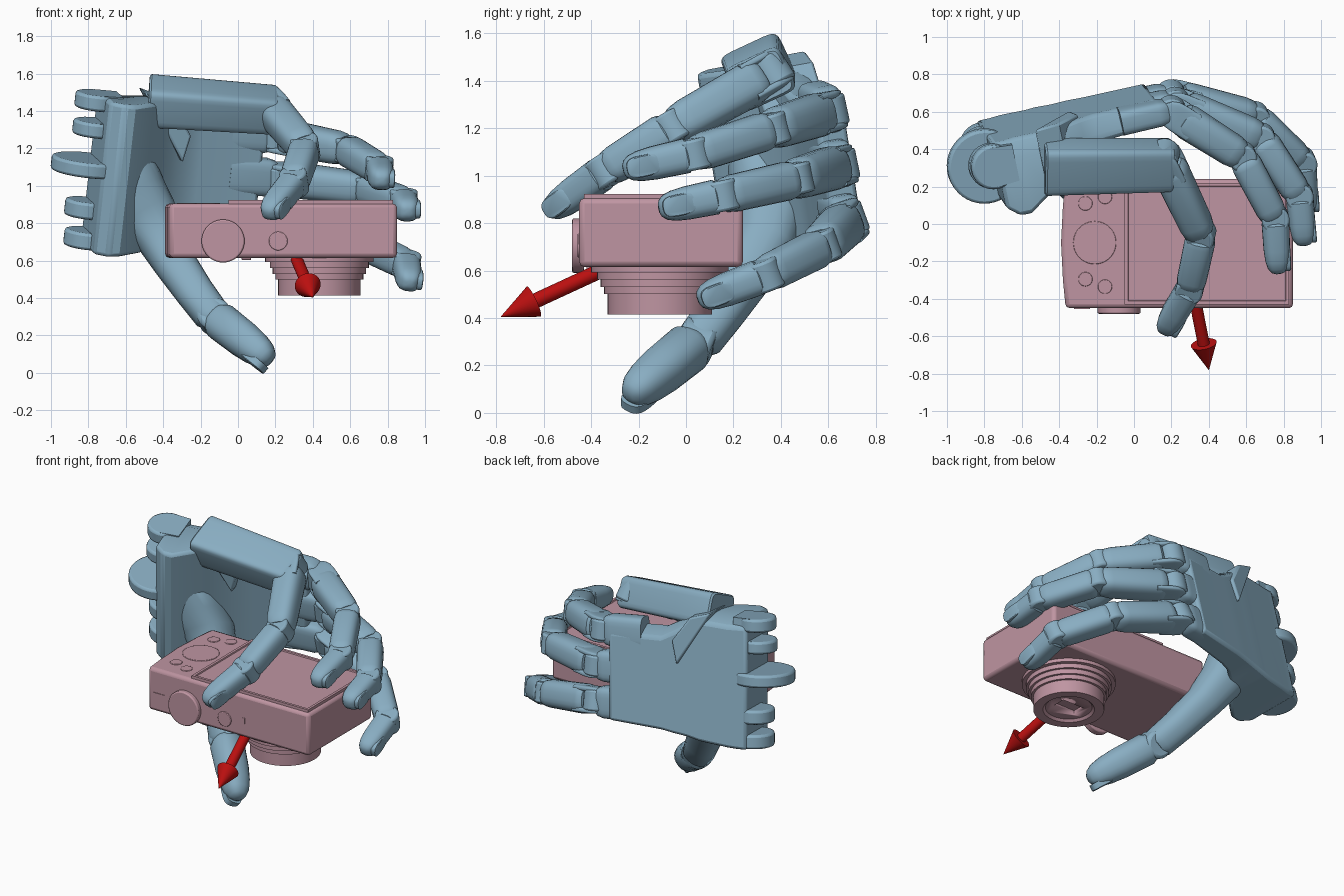
import bpy, bmesh
from math import cos, sin, pi
from mathutils import Vector as V, Matrix

if "Cube" in bpy.data.objects:
    bpy.data.objects.remove(bpy.data.objects["Cube"])


def material(name, rgb):
    m = bpy.data.materials.new(name)
    m.diffuse_color = (*rgb, 1)
    m.use_nodes = True
    m.node_tree.nodes["Principled BSDF"].inputs["Base Color"].default_value = m.diffuse_color
    return m


BLUE = material("hand_blue", (.25, .42, .54))
PINK = material("camera_pink", (.52, .30, .36))
RED = material("arrow_red", (.5, .005, .005))


def make(name, bm, mat, bevel=0, segs=2):
    bmesh.ops.recalc_face_normals(bm, faces=bm.faces)
    me = bpy.data.meshes.new(name)
    bm.to_mesh(me)
    bm.free()
    me.materials.append(mat)
    ob = bpy.data.objects.new(name, me)
    bpy.context.collection.objects.link(ob)
    if bevel:
        b = ob.modifiers.new("bevel", "BEVEL")
        b.width, b.segments = bevel, segs
        b.limit_method, b.angle_limit = "ANGLE", .7
    return ob


def loft(name, rings, mat, bevel=0):
    bm = bmesh.new()
    vs = [[bm.verts.new(p) for p in r] for r in rings]
    n = len(rings[0])
    for a, b in zip(vs, vs[1:]):
        for i in range(n):
            j = (i + 1) % n
            bm.faces.new((a[i], a[j], b[j], b[i]))
    bm.faces.new(vs[0])
    bm.faces.new(vs[-1])
    return make(name, bm, mat, bevel)


def oval(c, side, dors, ra, rb, p=3, n=24):
    f = lambda t: (1 if t > 0 else -1) * abs(t) ** (2 / p)
    return [c + side * ra * f(cos(2 * pi * (i + .5) / n)) + dors * rb * f(sin(2 * pi * (i + .5) / n))
            for i in range(n)]


def cyl(name, c, axis, r, depth, mat, r2=None, bevel=0):
    bm = bmesh.new()
    rot = V(axis).to_track_quat("Z", "Y").to_matrix().to_4x4()
    bmesh.ops.create_cone(bm, cap_ends=True, segments=40, radius1=r, radius2=r if r2 is None else r2,
                          depth=depth, matrix=Matrix.Translation(c) @ rot)
    return make(name, bm, mat, bevel)


def box(name, lo, hi, mat, bevel=0):
    lo, hi = V(lo), V(hi)
    bm = bmesh.new()
    bmesh.ops.create_cube(bm, size=1, matrix=Matrix.Translation((lo + hi) / 2) @ Matrix.Diagonal((*(hi - lo), 1)))
    return make(name, bm, mat, bevel)


BONE = [(0, .76), (.04, .93), (.12, 1), (.85, 1), (.96, .93), (1, .8)]
TIP = [(0, .8), (.06, .98), (.55, 1), (.76, .94), (.89, .8), (.97, .55), (1, .25)]


def frame(a, b, dors):
    ax = (b - a).normalized()
    d = (dors - ax * dors.dot(ax)).normalized()
    return ax, d, ax.cross(d)


def segment(name, a, b, dors, r0, r1, prof=BONE, p=3, flat=1):
    ax, d, s = frame(a, b, dors)
    return loft(name, [oval(a.lerp(b, t), s, d, (r0 + (r1 - r0) * t) * k, (r0 + (r1 - r0) * t) * k * flat, p)
                       for t, k in prof], BLUE)


def nail(name, a, b, dors, r, back=1.25, lift=.9):
    ax, d, s = frame(a, b, dors)
    # flat rounded plate lying on the back of the fingertip
    c = b - ax * r * back + d * r * lift
    loft(name, [oval(c + d * r * h, s, ax, r * .68 * k, r * 1.05 * k, 3)
                for h, k in ((-.35, 1), (.08, 1), (.14, .9))], BLUE)


# Palm frame: D wrist to knuckles, U across, N out of the back of the hand
O = V((-.8, .31, 1.11))
D = V((.974, .216, -.075)).normalized()
U = V((.108, -.157, .976))
U = (U - D * U.dot(D)).normalized()
N = U.cross(D)
P = lambda d, n, u: O + D * d + N * n + U * u

# Palm: thick at the wrist, thin at the knuckles, upper back edge chamfered
sections = [(.04, -.18, .17, -.45, .38), (.11, -.24, .17, -.45, .38), (.17, -.24, .175, -.445, .38),
            (.30, -.15, .175, -.43, .39), (.36, -.09, .18, -.42, .39), (.44, -.03, .18, -.40, .36),
            (.53, .02, .185, -.385, .31), (.61, .035, .185, -.37, .27), (.96, .06, .19, -.34, .27)]
loft("palm", [[P(d, n0, u0), P(d, n1, u0), P(d, n1, u1 - .05), P(d, n1 - .1, u1), P(d, n0, u1)]
              for d, n0, n1, u0, u1 in sections], BLUE, .02)

# Wrist lugs: central disc and four smaller ears
for d0, n0, u, r, h in ((0, 0, 0, .2, .08), (.02, .05, .345, .12, .085), (.02, .03, .2, .12, .08),
                        (.03, .05, -.24, .12, .09), (.05, .03, -.40, .13, .09)):
    cyl("wrist_lug", P(d0, n0, u), U, r, h, BLUE, bevel=.015)
    loft("wrist_lug_arm", [[P(d, n0 + k * r * .9, u + v * h / 2) for k, v in ((-1, -1), (1, -1), (1, 1), (-1, 1))]
                           for d, r in ((d0, r), (.14, .11))], BLUE)

# Folding outer metacarpal and the slanted link to the palm
segment("outer_metacarpal", V((-.48, .305, 1.455)), V((.21, .315, 1.405)), V((0, -.42, .9)), .135, .125,
        [(0, .93), (.015, 1), (.97, 1), (1, .9)], 7, .82)
loft("metacarpal_link", [[P(d, n, u) for d, u in ((.27, .41), (.50, .06), (.53, .21), (.41, .37))]
                         for n in (-.06, .205)], BLUE, .012)

# Fingers: knuckle, middle joint, end joint, tip
fingers = {
    "outer": ((.16, .36, 1.435), (.36, -.06, 1.20), (.30, -.34, 1.02), (.155, -.58, .845)),
    "ring": ((.20, .60, 1.27), (.58, .36, 1.195), (.755, .03, 1.09), (.77, -.265, 1.025)),
    "middle": ((.22, .645, 1.04), (.68, .46, .985), (.885, .15, .915), (.91, -.115, .86)),
    "index": ((.20, .68, .81), (.65, .57, .70), (.90, .33, .58), (.92, .05, .475)),
}
for name, pts in fingers.items():
    q = [V(p) for p in pts]
    dors = (q[1] - q[0]).normalized() - (q[3] - q[2]).normalized()
    for i, (part, r0, r1) in enumerate((("proximal", .095, .087), ("middle", .083, .079), ("distal", .076, .066))):
        a, b = q[i], q[i + 1]
        ax, d, s = frame(a, b, dors)
        start = a + ax * (.06 if i == 0 else .012)
        end = b if i == 2 else b - ax * .012
        segment(f"{name}_{part}", start, end, dors, r0, r1, TIP if i == 2 else BONE, 2.8)
        cyl(f"{name}_joint", a, s, .08 if i == 0 else .074, .13, BLUE, bevel=.012)
        if i == 0:
            # fork cheeks around the knuckle
            for k in (-1, 1):
                c = s * .068 * k
                segment(f"{name}_fork", a - ax * .06 + c, a + ax * .14 + c, s, .08, .08,
                        [(0, .4), (.12, .75), (.3, .95), (.5, 1), (1, 1)], 4, .22)
    nail(f"{name}_nail", q[2], q[3], dors, .068)
    if name != "outer":
        segment(f"{name}_palm_tab", q[0] - D * .28 + N * .01, q[0] + N * .01, N, .105, .1,
                [(0, 1), (.75, 1), (.9, .9), (1, .65)], 4, .68)

# Thumb: blended base, shaft and tip
down = V((-.3, -.35, -1))
path = [((-.58, .31, 1.16), .08), ((-.57, .31, 1.06), .15), ((-.53, .33, .93), .165), ((-.47, .35, .83), .155),
        ((-.41, .33, .72), .132), ((-.34, .26, .59), .113), ((-.23, .15, .43), .103), ((-.14, .06, .31), .098),
        ((-.12, .04, .29), .08)]
ax, d, s = frame(V(path[2][0]), V(path[-1][0]), down)
loft("thumb_shaft", [oval(V(c), s, d, r, r, 2.4) for c, r in path], BLUE)
ta, tb = V((-.125, .045, .30)), V((.17, -.24, .07))
cyl("thumb_joint", ta, s, .09, .15, BLUE, bevel=.02)
segment("thumb_tip", ta + (tb - ta) * .05, tb, down, .106, .092,
        [(0, .8), (.08, .98), (.5, 1), (.72, .94), (.87, .8), (.96, .56), (1, .25)], 2.3)
nail("thumb_nail", ta, tb, down, .088, .95, .78)

# Camera body with a gently bowed grip side
bow = [(-.365, -.45), (-.38, -.3), (-.39, -.1), (-.38, .1), (-.365, .24)]
outline = bow[::-1] + [(.85, -.45), (.85, .24)]
loft("camera_body", [[V((x, y, z)) for x, y in outline] for z in (.615, .905)], PINK, .022)

# Screen panel with a stepped rim
bm = bmesh.new()
bmesh.ops.create_cube(bm, size=1, matrix=Matrix.Translation((.39, -.105, .903)) @ Matrix.Diagonal((.88, .65, .04, 1)))
top = max(bm.faces, key=lambda f: f.calc_center_median().z)
bmesh.ops.inset_region(bm, faces=[top], thickness=.025)
bmesh.ops.inset_region(bm, faces=[top], thickness=.004, depth=-.008)
make("camera_screen", bm, PINK)

# Controls on the back (up) and the top plate (front)
for x, y, r in ((-.21, -.1, .115), (-.26, .11, .038), (-.155, .145, .038), (-.26, -.295, .038), (-.155, -.335, .038)):
    cyl("back_button", (x, y, .902), (0, 0, 1), r, .015, PINK, bevel=.003)
cyl("mode_dial", (-.08, -.455, .705), (0, 1, 0), .115, .05, PINK, bevel=.008)
cyl("shutter_button", (.215, -.45, .705), (0, 1, 0), .05, .015, PINK, bevel=.004)
box("power_switch", (-.32, -.454, .715), (-.235, -.44, .745), PINK)
box("indicator", (.35, -.453, .71), (.367, -.44, .75), PINK)
box("grip_foot", (.02, -.42, .603), (.07, -.3, .62), PINK, .004)

# Stepped lens barrel
LX, LY = .435, -.11
prof = [(.29, .63), (.29, .592), (.265, .592), (.265, .562), (.25, .562), (.25, .53), (.235, .53), (.235, .50),
        (.22, .50), (.22, .415), (.16, .415), (.145, .43)]
lens = loft("lens_barrel", [[V((LX + r * cos(2 * pi * i / 48), LY + r * sin(2 * pi * i / 48), z)) for i in range(48)]
                            for r, z in prof], PINK)
cutter = box("lens_window_cutter", (LX - .085, LY - .05, .38), (LX + .085, LY + .05, .46), PINK)
cut = lens.modifiers.new("window", "BOOLEAN")
cut.object, cut.operation = cutter, "DIFFERENCE"
cutter.hide_render = True

# Pointing arrow
tip, tail = V((.40, -.78, .405)), V((.27, -.12, .71))
ax = (tip - tail).normalized()
neck = tip - ax * .155
cyl("arrow_shaft", (tail + neck) / 2, ax, .032, (neck - tail).length, RED)
cyl("arrow_head", (tip + neck) / 2, ax, .07, .155, RED, r2=.001)

# Smooth shading with sharp edges kept
bpy.ops.object.select_all(action="SELECT")
bpy.context.view_layer.objects.active = lens
bpy.ops.object.shade_smooth_by_angle(angle=.6)
bpy.ops.object.select_all(action="DESELECT")
cutter.hide_viewport = True
